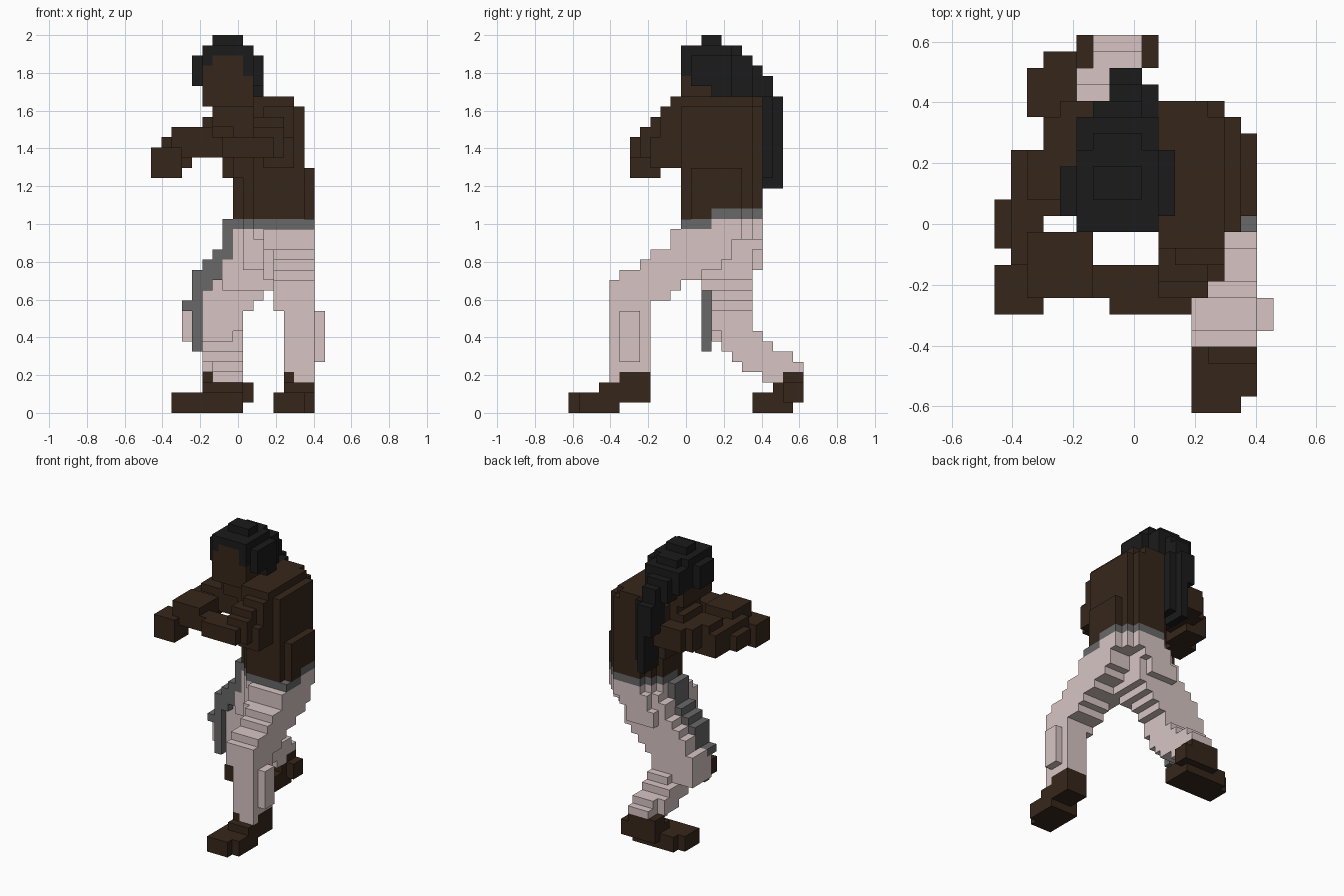
import bpy
import bmesh
from mathutils import Vector

cube = bpy.data.objects.get("Cube")
if cube:
    bpy.data.objects.remove(cube, do_unlink=True)

UNIT = 2 / 37                       # edge length of one building block
CENTRE = Vector((8.5, 11.5, 0))     # grid position of the model's middle
cells = {}                          # grid position -> part name


def make_material(name, colour):
    material = bpy.data.materials.new(name)
    material.use_nodes = True
    rgba = (*colour, 1)
    material.diffuse_color = rgba
    material.node_tree.nodes["Principled BSDF"].inputs["Base Color"].default_value = rgba
    return material


def sweep(part, size, start, end):
    """Drag a box of blocks from one corner position to another."""
    start, end = Vector(start), Vector(end)
    steps = max(1, int(max(abs(c) for c in end - start)))
    for step in range(steps + 1):
        corner = [round(c) for c in start.lerp(end, step / steps)]
        for x in range(size[0]):
            for y in range(size[1]):
                for z in range(size[2]):
                    cells[corner[0] + x, corner[1] + y, corner[2] + z] = part


def block(part, low, high):
    """Fill a box of blocks between two opposite corners."""
    size = [b - a for a, b in zip(low, high)]
    sweep(part, size, low, low)


def waist_layer(part, bottom, top, front=11):
    """Fill an oval waist layer with stepped corners, from a front line back."""
    block(part, low=(10, front, bottom), high=(15, 18, top))
    block(part, low=(10, front + 1, bottom), high=(14, 19, top))
    block(part, low=(9, max(front, 12), bottom), high=(10, 18, top))
    block(part, low=(8, max(front, 13), bottom), high=(9, 17, top))
    block(part, low=(15, max(front, 12), bottom), high=(16, 17, top))


def build_part(part, material):
    """Make the outer skin of all blocks belonging to one part."""
    bm = bmesh.new()
    for cell, owner in cells.items():
        if owner != part:
            continue
        middle = Vector(cell) + Vector((0.5, 0.5, 0.5)) - CENTRE
        for axis in range(3):
            for side in (-1, 1):
                neighbour = list(cell)
                neighbour[axis] += side
                if tuple(neighbour) in cells:
                    continue
                normal, across = Vector(), Vector()
                normal[axis] = side / 2
                across[(axis + 1) % 3] = 0.5
                up = normal.cross(across) * 2
                ring = (-across - up, across - up, across + up, up - across)
                bm.faces.new([bm.verts.new((middle + normal + p) * UNIT) for p in ring])
    bmesh.ops.remove_doubles(bm, verts=bm.verts, dist=UNIT / 100)
    mesh = bpy.data.meshes.new(part)
    bm.to_mesh(mesh)
    bm.free()
    mesh.materials.append(material)
    bpy.context.collection.objects.link(bpy.data.objects.new(part, mesh))


# Hips, narrowing downward at the rear of the left side
waist_layer("hips", bottom=17, top=19)
block("hips", low=(9, 12, 14), high=(12, 14, 18))
sweep("hips", size=(5, 6, 1), start=(11, 11, 18), end=(11, 9, 14))
sweep("hips", size=(4, 6, 1), start=(9, 13, 17), end=(8, 13, 14))

# Forward left leg
sweep("left_leg", size=(5, 4, 3), start=(11, 11, 15), end=(11, 9, 13))
sweep("left_leg", size=(4, 4, 3), start=(12, 10, 14), end=(12, 4, 10))
block("left_leg", low=(13, 4, 3), high=(16, 8, 12))
block("left_leg_pocket", low=(16, 5, 5), high=(17, 7, 10))

# Trailing right leg
sweep("right_leg", size=(5, 5, 4), start=(8, 13, 14), end=(7, 13, 12))
sweep("right_leg", size=(5, 4, 4), start=(8, 14, 14), end=(3, 14, 7))
sweep("right_leg", size=(4, 3, 2), start=(5, 15, 6), end=(5, 18, 4))
sweep("right_leg", size=(3, 4, 2), start=(6, 15, 6), end=(6, 19, 3))

# Left shoe
block("left_shoe", low=(12, 0, 0), high=(15, 5, 2))
block("left_shoe", low=(12, 1, 0), high=(16, 5, 2))
block("left_shoe", low=(13, 3, 1), high=(16, 6, 3))
block("left_shoe", low=(13, 5, 1), high=(16, 8, 4))
block("left_shoe", low=(13, 4, 2), high=(14, 8, 4))

# Right shoe, turned outward
block("right_shoe", low=(2, 18, 0), high=(6, 21, 2))
block("right_shoe", low=(3, 18, 0), high=(9, 22, 2))
block("right_shoe", low=(5, 20, 1), high=(9, 23, 3))
block("right_shoe", low=(9, 21, 1), high=(10, 23, 3))
block("right_shoe", low=(5, 21, 3), high=(9, 23, 4))

# Torso, shoulders and neck
waist_layer("torso", bottom=19, top=24)
block("torso", low=(10, 11, 23), high=(15, 18, 30))
block("torso", low=(8, 12, 23), high=(10, 18, 30))
block("torso", low=(7, 13, 23), high=(8, 18, 30))
block("torso", low=(9, 12, 24), high=(14, 19, 30))
block("torso", low=(10, 10, 29), high=(14, 18, 31))
block("torso", low=(10, 12, 29), high=(13, 19, 31))
block("torso", low=(5, 13, 25), high=(9, 18, 28))
block("torso", low=(5, 13, 28), high=(7, 17, 29))
block("neck", low=(6, 12, 28), high=(11, 17, 31))

# Left arm folded across the chest
sweep("left_arm", size=(3, 4, 3), start=(11, 10, 28), end=(10, 7, 25))
block("left_arm", low=(11, 8, 24), high=(14, 11, 27))
block("left_arm", low=(10, 9, 26), high=(13, 11, 29))
sweep("left_arm", size=(3, 3, 2), start=(9, 6, 25), end=(7, 6, 25))
block("left_arm", low=(5, 7, 25), high=(8, 9, 27))

# Right arm bent forward with its fist
block("right_arm", low=(4, 15, 25), high=(8, 19, 28))
block("right_arm", low=(3, 14, 25), high=(6, 18, 28))
sweep("right_arm", size=(3, 3, 3), start=(4, 14, 25), end=(2, 13, 25))
block("right_arm", low=(1, 12, 24), high=(4, 16, 27))
block("right_arm", low=(0, 10, 24), high=(3, 13, 26))
block("right_arm", low=(1, 9, 24), high=(3, 12, 27))
block("right_arm", low=(2, 7, 25), high=(6, 11, 28))
block("right_fist", low=(0, 6, 23), high=(3, 9, 26))

# Head
block("head", low=(5, 11, 30), high=(10, 17, 35))

# Hair cap, stepped down toward the back
block("hair", low=(6, 13, 36), high=(9, 15, 37))
block("hair", low=(5, 11, 35), high=(10, 16, 36))
block("hair", low=(6, 11, 35), high=(9, 17, 36))
block("hair", low=(5, 13, 32), high=(10, 18, 35))
block("hair", low=(6, 14, 31), high=(9, 19, 34))
block("hair", low=(9, 14, 31), high=(10, 18, 32))
block("hair", low=(7, 15, 31), high=(9, 20, 33))

# Side locks and long tail
block("hair", low=(4, 12, 32), high=(5, 15, 35))
block("hair", low=(9, 11, 33), high=(10, 16, 35))
block("hair", low=(10, 12, 32), high=(11, 16, 35))
block("hair", low=(10, 14, 31), high=(11, 16, 33))
block("hair", low=(5, 11, 34), high=(6, 13, 35))
block("hair", low=(7, 18, 27), high=(9, 21, 31))
block("hair", low=(8, 18, 22), high=(9, 21, 28))
block("hair", low=(9, 18, 23), high=(10, 20, 31))

# Belt, dipping at the front
block("belt", low=(10, 11, 18), high=(16, 14, 19))
block("belt", low=(9, 12, 18), high=(10, 14, 19))
block("belt", low=(8, 13, 18), high=(9, 14, 19))
waist_layer("belt", bottom=19, top=20, front=14)

# Sash hanging beside the right leg
block("sash", low=(7, 13, 15), high=(8, 16, 19))
sweep("sash", size=(1, 3, 3), start=(6, 13, 13), end=(4, 13, 11))
block("sash", low=(4, 13, 6), high=(5, 14, 12))
block("sash", low=(3, 13, 10), high=(4, 15, 11))

skin = make_material("dark brown", (0.037, 0.020, 0.011))
black = make_material("soft black", (0.011, 0.011, 0.011))
cloth = make_material("pale rose grey", (0.68, 0.56, 0.55))
grey = make_material("mid grey", (0.138, 0.138, 0.138))
special = {"hair": black, "belt": grey, "sash": grey, "hips": cloth,
           "left_leg": cloth, "left_leg_pocket": cloth, "right_leg": cloth}

for part in sorted(set(cells.values())):
    build_part(part, special.get(part, skin))
